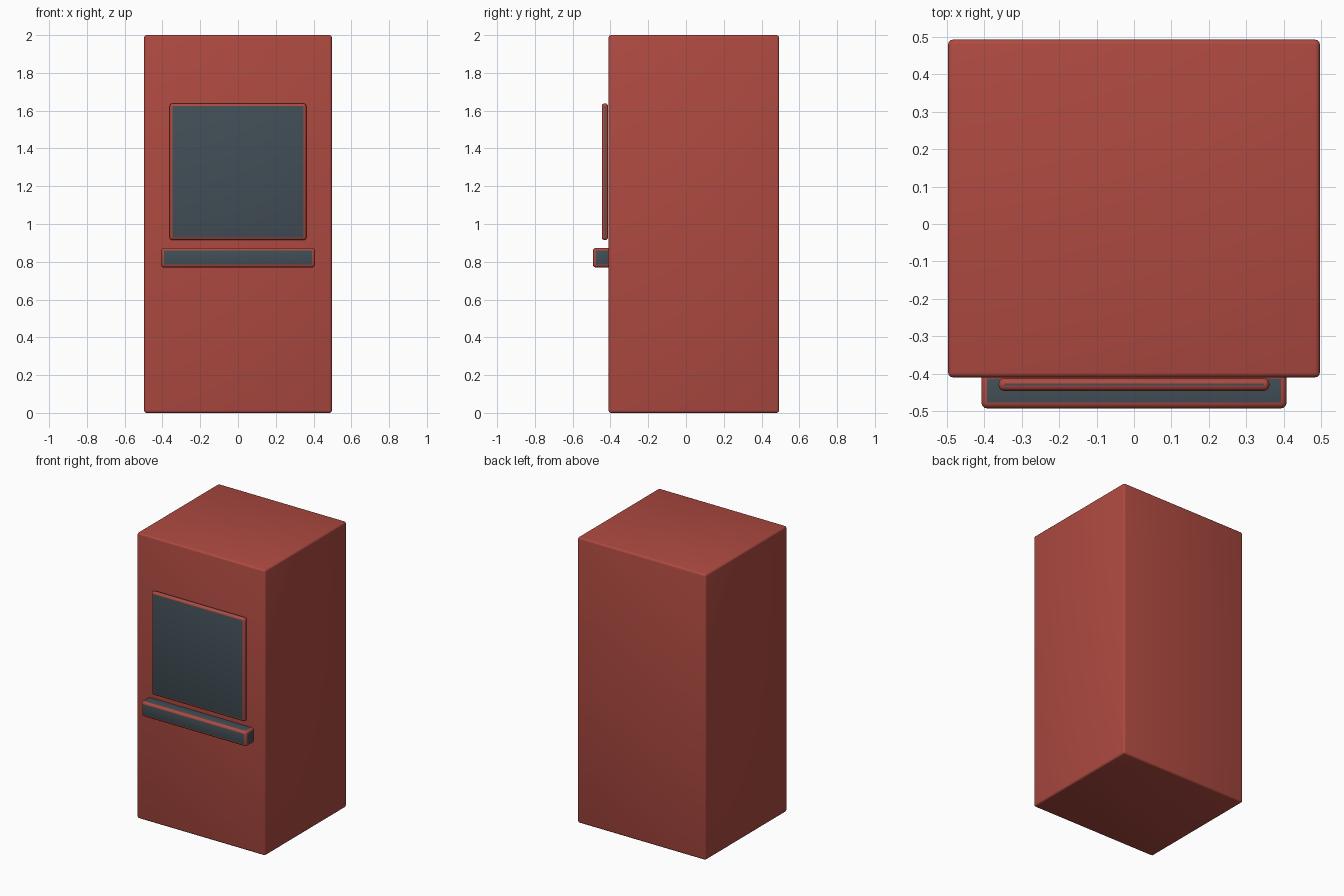
import bpy
from mathutils import Vector

cube = bpy.data.objects.get("Cube")
if cube:
    bpy.data.objects.remove(cube)


def make_material(name, rgb):
    mat = bpy.data.materials.new(name)
    mat.use_nodes = True
    mat.diffuse_color = (*rgb, 1)
    mat.node_tree.nodes["Principled BSDF"].inputs["Base Color"].default_value = (*rgb, 1)
    return mat


red = make_material("cabinet red", (0.42, 0.068, 0.052))
slate = make_material("slate grey", (0.054, 0.077, 0.094))


def rounded_box(name, low, high, bevel, panel=None):
    """Box with rounded red edges; its flat sides take the panel material."""
    low, high = Vector(low), Vector(high)
    bpy.ops.mesh.primitive_cube_add(size=1, location=(low + high) / 2)
    obj = bpy.context.object
    obj.name = name
    obj.scale = high - low
    bpy.ops.object.transform_apply(location=False, rotation=False, scale=True)
    obj.data.materials.append(red)
    mod = obj.modifiers.new("rounded edges", "BEVEL")
    mod.width = bevel
    mod.segments = 3
    if panel:
        # Flat sides get the panel colour, the bevel strips stay red
        obj.data.materials.append(panel)
        for face in obj.data.polygons:
            face.material_index = 1
        mod.material = 0
    bpy.ops.object.modifier_apply(modifier=mod.name)
    bpy.ops.object.shade_smooth_by_angle()
    return obj


# Main cabinet
rounded_box("cabinet", (-0.497, -0.41, 0), (0.497, 0.493, 2), 0.013)
# Raised screen on the front
rounded_box("screen", (-0.362, -0.446, 0.915), (0.362, -0.412, 1.638), 0.0145, slate)
# Ledge below the screen, set slightly into the cabinet
rounded_box("control_ledge", (-0.408, -0.493, 0.77), (0.408, -0.398, 0.874), 0.0155, slate)
